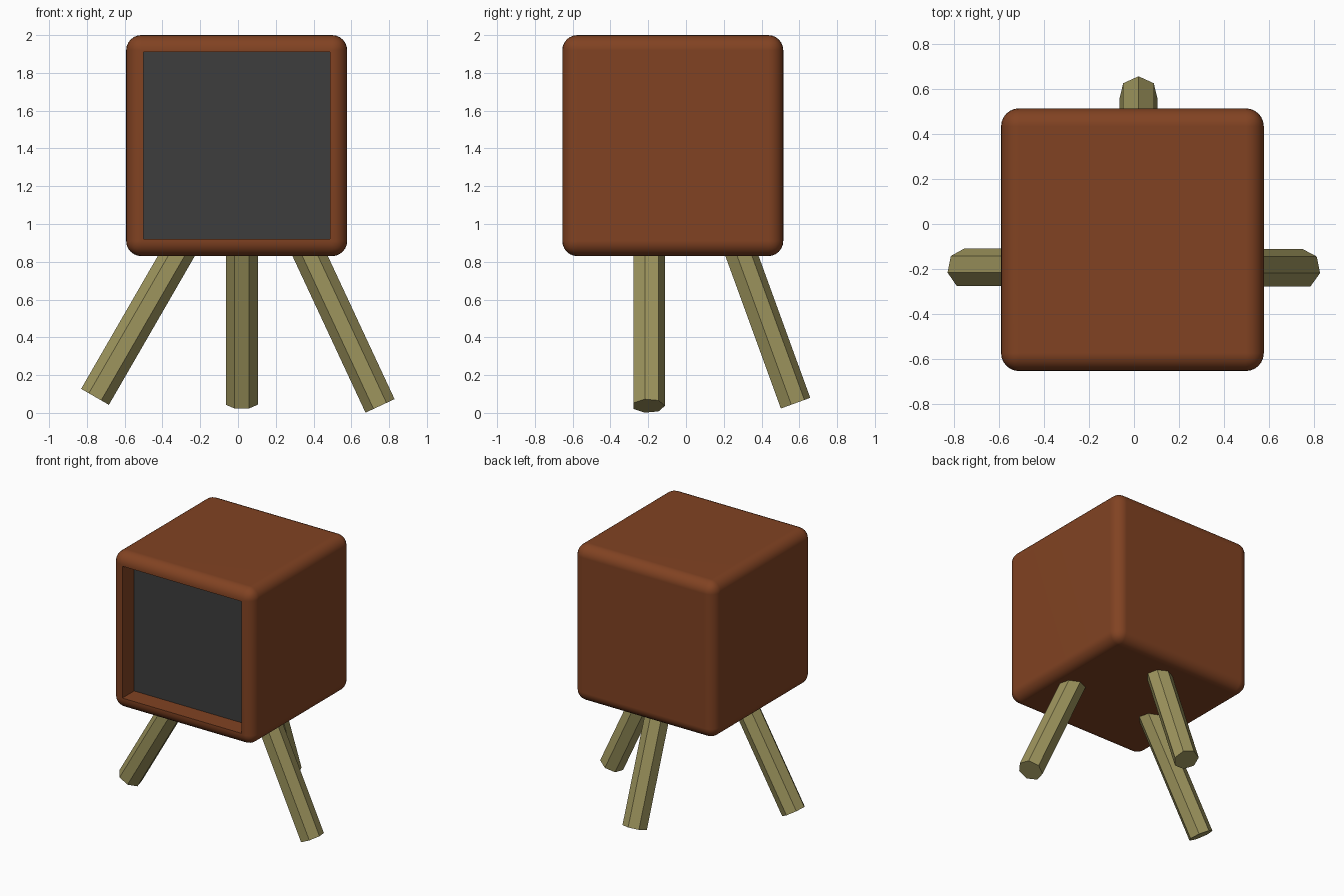
import bpy
import bmesh
from math import radians, sin, cos
from mathutils import Vector, Matrix

if "Cube" in bpy.data.objects:
    bpy.data.objects.remove(bpy.data.objects["Cube"])


def material(name, color):
    mat = bpy.data.materials.new(name)
    mat.diffuse_color = (*color, 1)
    mat.use_nodes = True
    mat.node_tree.nodes["Principled BSDF"].inputs["Base Color"].default_value = mat.diffuse_color
    return mat


def add_object(name, bm, mat):
    mesh = bpy.data.meshes.new(name)
    bm.to_mesh(mesh)
    bm.free()
    mesh.materials.append(mat)
    obj = bpy.data.objects.new(name, mesh)
    bpy.context.collection.objects.link(obj)
    return obj


brown = material("brown_shell", (0.22, 0.055, 0.016))
dark = material("dark_screen", (0.047, 0.047, 0.047))
olive = material("olive_wood", (0.34, 0.30, 0.11))

SIZE, BEVEL, RIM, DEPTH = 1.17, 0.08, 0.095, 0.14
CENTRE = Vector((-0.007, -0.07, 1.415))

# Rounded cabinet with a square recess in the front
bm = bmesh.new()
bmesh.ops.create_cube(bm, size=SIZE, matrix=Matrix.Translation(CENTRE))
bmesh.ops.bevel(bm, geom=bm.edges[:], offset=BEVEL, segments=6,
                profile=0.5, affect='EDGES')
front = min(bm.faces, key=lambda f: f.calc_center_median().y)
bmesh.ops.inset_region(bm, faces=[front], thickness=RIM - BEVEL)
pushed = bmesh.ops.extrude_discrete_faces(bm, faces=[front])["faces"]
bmesh.ops.translate(bm, verts=pushed[0].verts[:], vec=(0, DEPTH, 0))
corners = [v.co.copy() for v in pushed[0].verts]
bmesh.ops.delete(bm, geom=pushed, context='FACES_ONLY')
cabinet = add_object("cabinet", bm, brown)
bpy.context.view_layer.objects.active = cabinet
cabinet.select_set(True)
bpy.ops.object.shade_smooth_by_angle(angle=radians(35))
weighted = cabinet.modifiers.new("weighted_normal", 'WEIGHTED_NORMAL')
weighted.keep_sharp = True

# Dark screen closing the recess
bm = bmesh.new()
bm.faces.new([bm.verts.new(c) for c in corners])
add_object("screen", bm, dark)


# Seven-sided splayed legs, placed by the centre of the foot
def leg(name, foot, axis, angle, top=0.885, radius=0.087):
    length = (top - foot[2]) / cos(radians(angle))
    ring = [(-radius * sin(radians(360 / 7 * i)),
             radius * cos(radians(360 / 7 * i)), 0) for i in range(7)]
    bm = bmesh.new()
    base = bm.faces.new([bm.verts.new(p) for p in ring])
    ext = bmesh.ops.extrude_face_region(bm, geom=[base], use_keep_orig=True)
    verts = [g for g in ext["geom"] if isinstance(g, bmesh.types.BMVert)]
    bmesh.ops.translate(bm, verts=verts, vec=(0, 0, length))
    bmesh.ops.recalc_face_normals(bm, faces=bm.faces[:])
    obj = add_object(name, bm, olive)
    obj.matrix_world = (Matrix.Translation(foot)
                        @ Matrix.Rotation(radians(angle), 4, axis))


leg("left_leg", (-0.757, -0.197, 0.085), 'Y', 30)
leg("right_leg", (0.752, -0.199, 0.037), 'Y', -25)
leg("back_leg", (0.02, 0.576, 0.05), 'X', 20)
